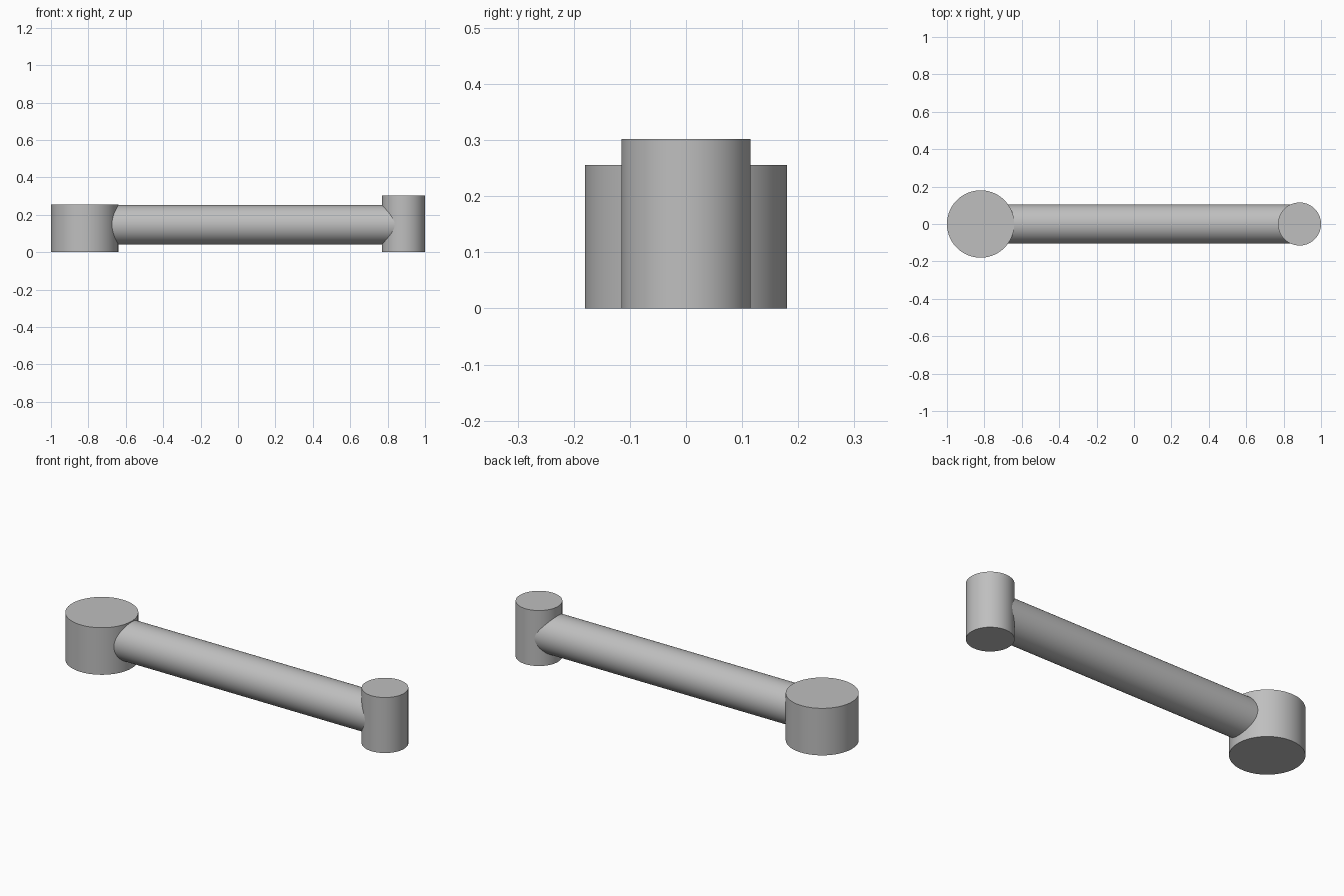
import bpy
import math

cube = bpy.data.objects.get("Cube")
if cube:
    bpy.data.objects.remove(cube, do_unlink=True)

# Single plain grey for every part
grey = bpy.data.materials.new("plain_grey")
grey.use_nodes = True
colour = (0.52, 0.52, 0.52, 1.0)
grey.diffuse_color = colour
grey.node_tree.nodes["Principled BSDF"].inputs["Base Color"].default_value = colour


def cylinder(name, radius, length, location, rotation=(0, 0, 0)):
    bpy.ops.mesh.primitive_cylinder_add(
        vertices=96, radius=radius, depth=length,
        location=location, rotation=rotation)
    obj = bpy.context.object
    obj.name = name
    obj.data.materials.append(grey)
    bpy.ops.object.shade_smooth_by_angle(angle=math.radians(30))
    return obj


BIG_X, BIG_R, BIG_H = -0.82, 0.18, 0.256
SMALL_X, SMALL_R, SMALL_H = 0.885, 0.115, 0.302
ROD_R, ROD_Z = 0.105, 0.147

# Upright end bosses
cylinder("large_end_boss", BIG_R, BIG_H, (BIG_X, 0, BIG_H / 2))
cylinder("small_end_boss", SMALL_R, SMALL_H, (SMALL_X, 0, SMALL_H / 2))

# Round rod running between the boss centres
cylinder("connecting_rod", ROD_R, SMALL_X - BIG_X,
         ((BIG_X + SMALL_X) / 2, 0, ROD_Z), (0, math.pi / 2, 0))
